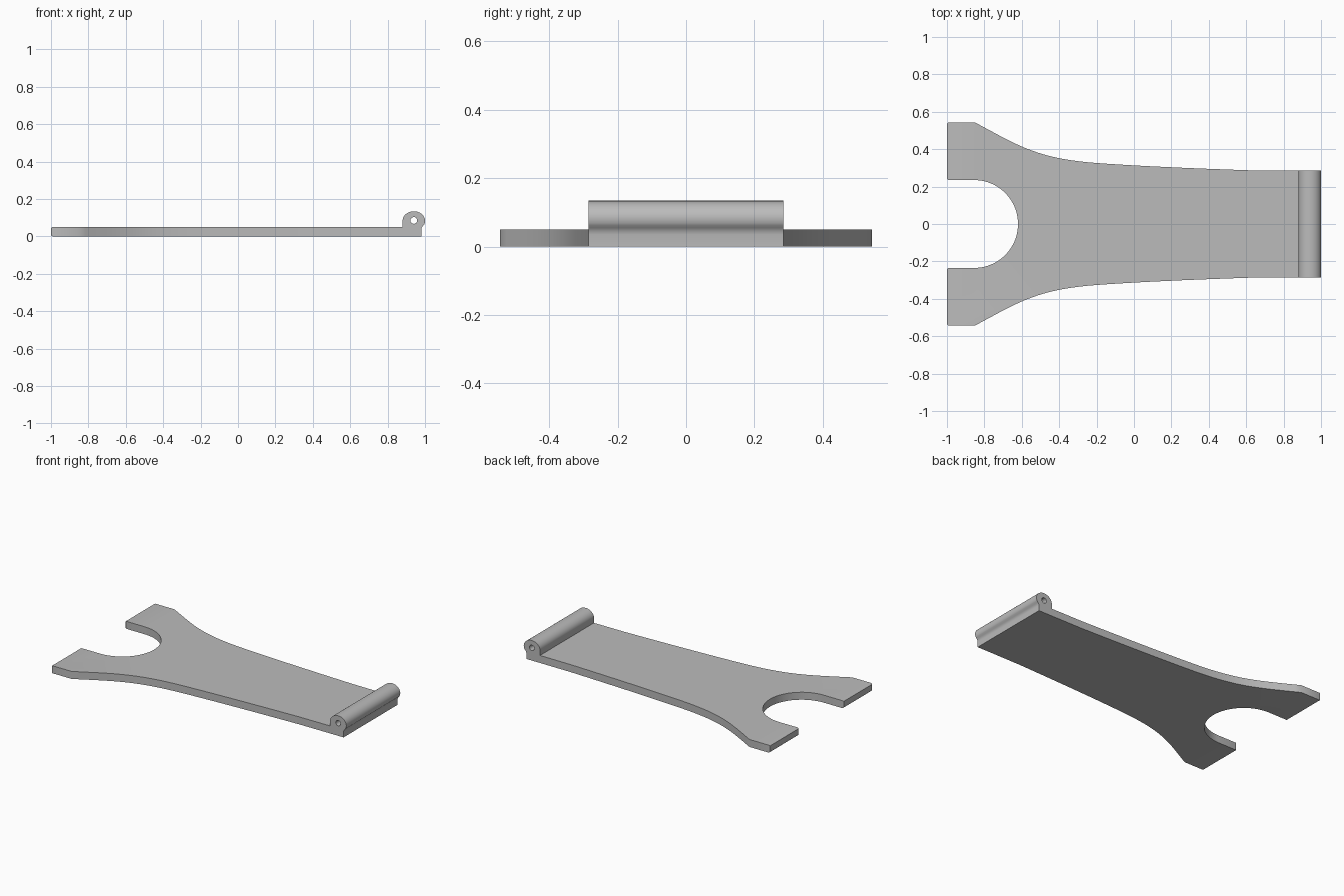
import bpy, bmesh, math
from mathutils import Vector
from mathutils.geometry import interpolate_bezier

if "Cube" in bpy.data.objects:
    bpy.data.objects.remove(bpy.data.objects["Cube"])

grey = bpy.data.materials.new("plain grey")
grey.diffuse_color = (0.5, 0.5, 0.5, 1)
grey.use_nodes = True
grey.node_tree.nodes["Principled BSDF"].inputs["Base Color"].default_value = grey.diffuse_color


def arc(cx, cy, rx, ry, start, end, n):
    angles = [math.radians(start + (end - start) * i / n) for i in range(n + 1)]
    return [(cx + rx * math.cos(a), cy + ry * math.sin(a)) for a in angles]


def bezier(a, b, c, d, n):
    return [(p.x, p.y) for p in interpolate_bezier(Vector(a), Vector(b), Vector(c), Vector(d), n)]


def extrude_loops(loops, to_3d, offset):
    """Fill closed loops (outline plus holes) and extrude them into a solid."""
    bm = bmesh.new()
    edges = []
    for loop in loops:
        verts = [bm.verts.new(to_3d(*p)) for p in loop]
        edges += [bm.edges.new((verts[i - 1], v)) for i, v in enumerate(verts)]
    if len(loops) == 1:
        faces = [bm.faces.new(verts)]
    else:
        bmesh.ops.triangle_fill(bm, edges=edges, use_beauty=True)
        faces = bm.faces[:]
    result = bmesh.ops.extrude_face_region(bm, geom=faces, use_keep_orig=True)
    moved = [g for g in result["geom"] if isinstance(g, bmesh.types.BMVert)]
    bmesh.ops.translate(bm, verts=moved, vec=offset)
    bmesh.ops.recalc_face_normals(bm, faces=bm.faces)
    return bm


def finish(name, bm):
    mesh = bpy.data.meshes.new(name)
    bm.to_mesh(mesh)
    bm.free()
    mesh.materials.append(grey)
    obj = bpy.data.objects.new(name, mesh)
    bpy.context.collection.objects.link(obj)
    bpy.ops.object.select_all(action='DESELECT')
    obj.select_set(True)
    bpy.context.view_layer.objects.active = obj
    bpy.ops.object.shade_smooth_by_angle(angle=math.radians(30))
    return obj


# Forked plate: half outline from the notch centre to the hinge, mirrored in y
half = arc(-0.855, 0, 0.235, 0.235, 0, 90, 20)
half += [(-1, 0.235), (-1, 0.543)]
half += bezier((-0.85, 0.543), (-0.62, 0.42), (-0.52, 0.35), (-0.2, 0.326), 20)
half += bezier((-0.2, 0.326), (0.05, 0.308), (0.35, 0.296), (0.65, 0.286), 12)[1:]
half += [(0.88, 0.285)]
outline = half + [(x, -y) for x, y in reversed(half[1:])]
bm = extrude_loops([outline], lambda x, y: (x, y, 0), (0, 0, 0.05))

# Rounded tips of the fork
tips = [e for e in bm.edges if all(v.co.x < -0.999 for v in e.verts)]
bmesh.ops.bevel(bm, geom=tips, offset=0.01, segments=3, profile=0.5, affect='EDGES')
finish("forked_plate", bm)

# Hinge barrel: rounded knuckle on a foot, with a pin hole along y
profile = [(0.88, 0), (0.98, 0), (0.98, 0.035), (0.982, 0.046), (0.988, 0.055)]
profile += arc(0.94, 0.083, 0.06, 0.051, -24, 180, 30)
pin_hole = arc(0.94, 0.085, 0.018, 0.018, 0, 345, 23)
bm = extrude_loops([profile, pin_hole], lambda x, z: (x, -0.285, z), (0, 0.57, 0))
finish("hinge_barrel", bm)
